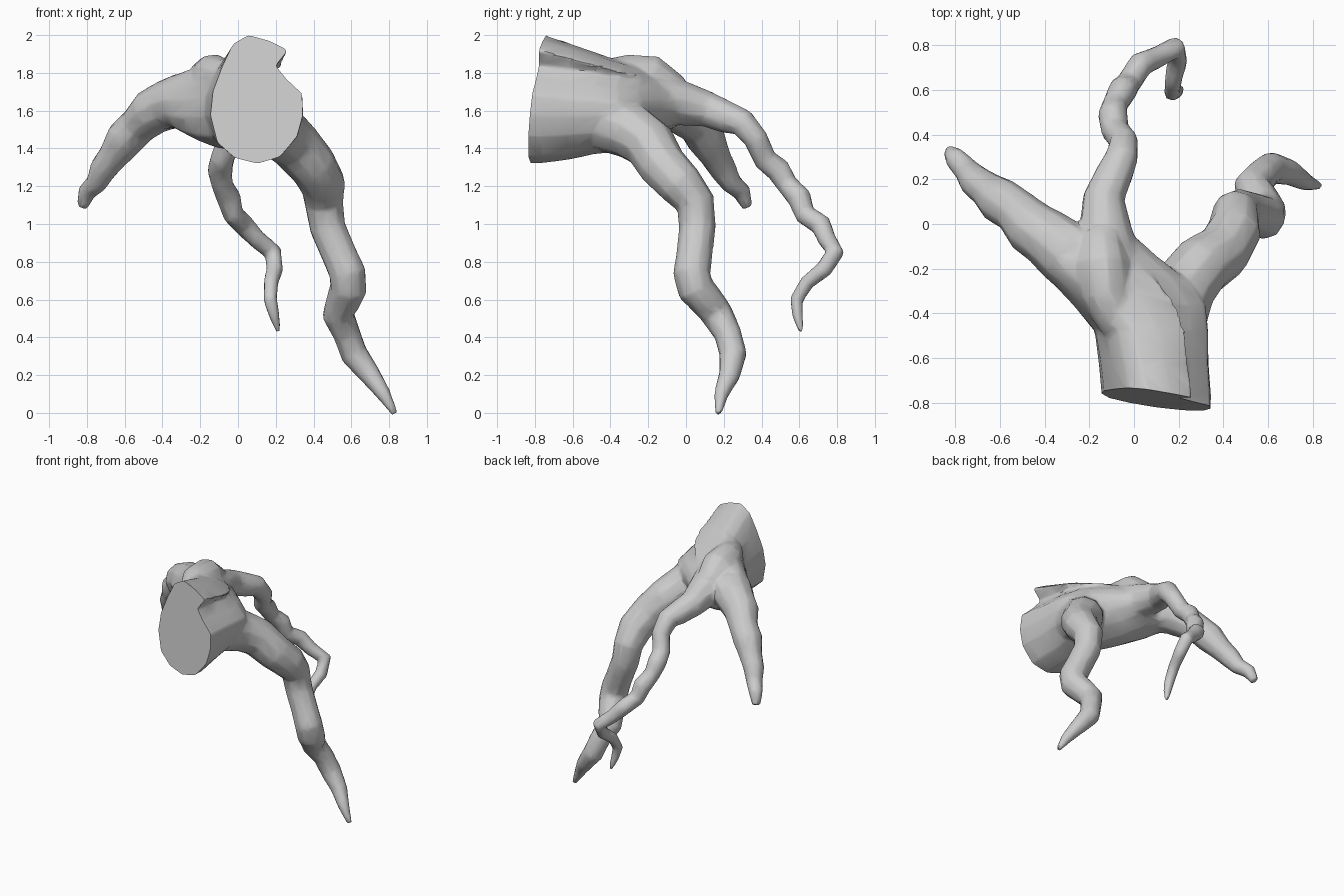
import bpy, bmesh, math
from mathutils import Vector

bm = bmesh.new()


def loft(rings):
    """Skin a list of closed rings and cap both ends."""
    vs = [[bm.verts.new(p) for p in r] for r in rings]
    n = len(vs[0])
    faces = []
    for a, b in zip(vs, vs[1:]):
        for i in range(n):
            j = (i + 1) % n
            faces.append(bm.faces.new((a[i], a[j], b[j], b[i])))
    faces.append(bm.faces.new(vs[0][::-1]))
    faces.append(bm.faces.new(vs[-1]))
    bmesh.ops.recalc_face_normals(bm, faces=faces)


def root(path, sides=10):
    """Knobbly tapering root through (x, y, z, radius) points."""
    pts = [Vector(p[:3]) for p in path]
    rings, last, side = [], None, None
    for i, p in enumerate(pts):
        t = (pts[min(i + 1, len(pts) - 1)] - pts[max(i - 1, 0)]).normalized()
        if last is None:
            side = t.orthogonal().normalized()
        else:
            side = last.rotation_difference(t) @ side
        last = t
        up = t.cross(side)
        r = path[i][3]
        rings.append([p + r * (math.cos(a) * side + math.sin(a) * up)
                      for a in (2 * math.pi * k / sides for k in range(sides))])
    loft(rings)


# Trunk stub: cut outline with a notch, easing into a flatter oval palm
outline = [(.06, 2.0), (-.02, 1.955), (-.08, 1.83), (-.13, 1.7), (-.145, 1.57),
           (-.11, 1.43), (-.02, 1.35), (.1, 1.32), (.22, 1.355), (.31, 1.46),
           (.34, 1.57), (.335, 1.68), (.25, 1.76), (.195, 1.83), (.26, 1.91), (.16, 1.965)]
sections = [  # y, x0, x1, z0, z1, blend to oval
    (-.95, -.145, .34, 1.32, 2.05, 0), (-.77, -.145, .345, 1.32, 2.01, 0),
    (-.62, -.16, .335, 1.34, 1.96, .2), (-.48, -.18, .335, 1.37, 1.91, .4),
    (-.36, -.28, .325, 1.38, 1.87, .6), (-.25, -.38, .24, 1.42, 1.84, .8),
    (-.14, -.46, .10, 1.48, 1.80, 1), (-.04, -.42, -.01, 1.52, 1.74, 1)]
rings = []
for y, x0, x1, z0, z1, b in sections:
    ring = []
    for x, z in outline:
        u, v = (x - .0975) / .2425, (z - 1.66) / .34
        d = math.hypot(u, v)
        u, v = u + (u / d - u) * b, v + (v / d - v) * b
        u -= .4 * min(b, .6) * max(v, 0) * (1 - abs(u) * .6)   # crest drifts left
        ring.append(((x0 + x1) / 2 + u * (x1 - x0) / 2, y,
                     (z0 + z1) / 2 + v * (z1 - z0) / 2))
    rings.append(ring)
loft(rings)

# Raised swelling on top of the palm
root([(-.03, -.52, 1.77, .07), (-.09, -.40, 1.78, .10), (-.13, -.31, 1.785, .115),
      (-.14, -.19, 1.775, .122), (-.15, -.06, 1.69, .10)])

# Left root
root([(-.19, -.25, 1.66, .13), (-.30, -.13, 1.65, .148), (-.39, -.06, 1.625, .132),
      (-.46, -.015, 1.59, .125), (-.53, .06, 1.52, .103), (-.60, .105, 1.45, .106),
      (-.66, .155, 1.36, .082), (-.715, .195, 1.29, .074), (-.75, .24, 1.215, .058),
      (-.80, .295, 1.17, .05), (-.825, .325, 1.09, .03)])

# Back root
root([(-.10, -.18, 1.66, .14), (-.13, -.02, 1.64, .12), (-.135, .12, 1.605, .095),
      (-.085, .23, 1.56, .085), (-.055, .30, 1.535, .075), (-.045, .37, 1.45, .066),
      (-.085, .42, 1.34, .064), (-.095, .49, 1.285, .068), (-.085, .535, 1.21, .058),
      (-.05, .60, 1.14, .066), (-.025, .63, 1.05, .057), (.03, .715, .995, .058),
      (.10, .745, .92, .05), (.185, .79, .85, .05),
      (.195, .73, .76, .046), (.175, .64, .69, .04), (.17, .585, .60, .037),
      (.19, .59, .52, .03), (.215, .61, .43, .015)])

# Right root
root([(.17, -.42, 1.54, .16), (.22, -.29, 1.49, .15), (.30, -.19, 1.42, .14),
      (.395, -.125, 1.31, .13), (.45, -.03, 1.21, .122), (.455, .05, 1.11, .105),
      (.475, .06, .98, .098), (.535, .045, .84, .096), (.58, .03, .74, .10),
      (.585, .05, .66, .10), (.55, .125, .575, .09),
      (.53, .165, .52, .086), (.575, .22, .42, .074), (.615, .25, .31, .074),
      (.70, .23, .20, .058), (.77, .187, .10, .04), (.83, .17, -.005, .018)])

me = bpy.data.meshes.new("tree_root")
bm.to_mesh(me)
bm.free()
ob = bpy.data.objects.new("tree_root", me)
bpy.context.collection.objects.link(ob)
bpy.context.view_layer.objects.active = ob
ob.select_set(True)

# Fuse the parts, soften the joins, reduce to a lightly faceted surface
m = ob.modifiers.new("fuse", 'REMESH')
m.mode, m.voxel_size = 'VOXEL', .012
m = ob.modifiers.new("soften", 'SMOOTH')
m.factor, m.iterations = .5, 6
m = ob.modifiers.new("reduce", 'DECIMATE')
m.ratio = .06
for name in ("fuse", "soften", "reduce"):
    bpy.ops.object.modifier_apply(modifier=name)

# Slice the trunk with a slightly tilted flat cut
bm = bmesh.new()
bm.from_mesh(ob.data)
cut = bmesh.ops.bisect_plane(bm, geom=bm.verts[:] + bm.edges[:] + bm.faces[:],
                             plane_co=(.1, -.79, 1.6), plane_no=(-.14, -1, .11),
                             clear_outer=True)
rim = [g for g in cut["geom_cut"] if isinstance(g, bmesh.types.BMEdge)]
bmesh.ops.holes_fill(bm, edges=rim, sides=0)
bmesh.ops.recalc_face_normals(bm, faces=bm.faces[:])
bm.to_mesh(ob.data)
bm.free()
bpy.ops.object.shade_smooth_by_angle(angle=math.radians(45))
